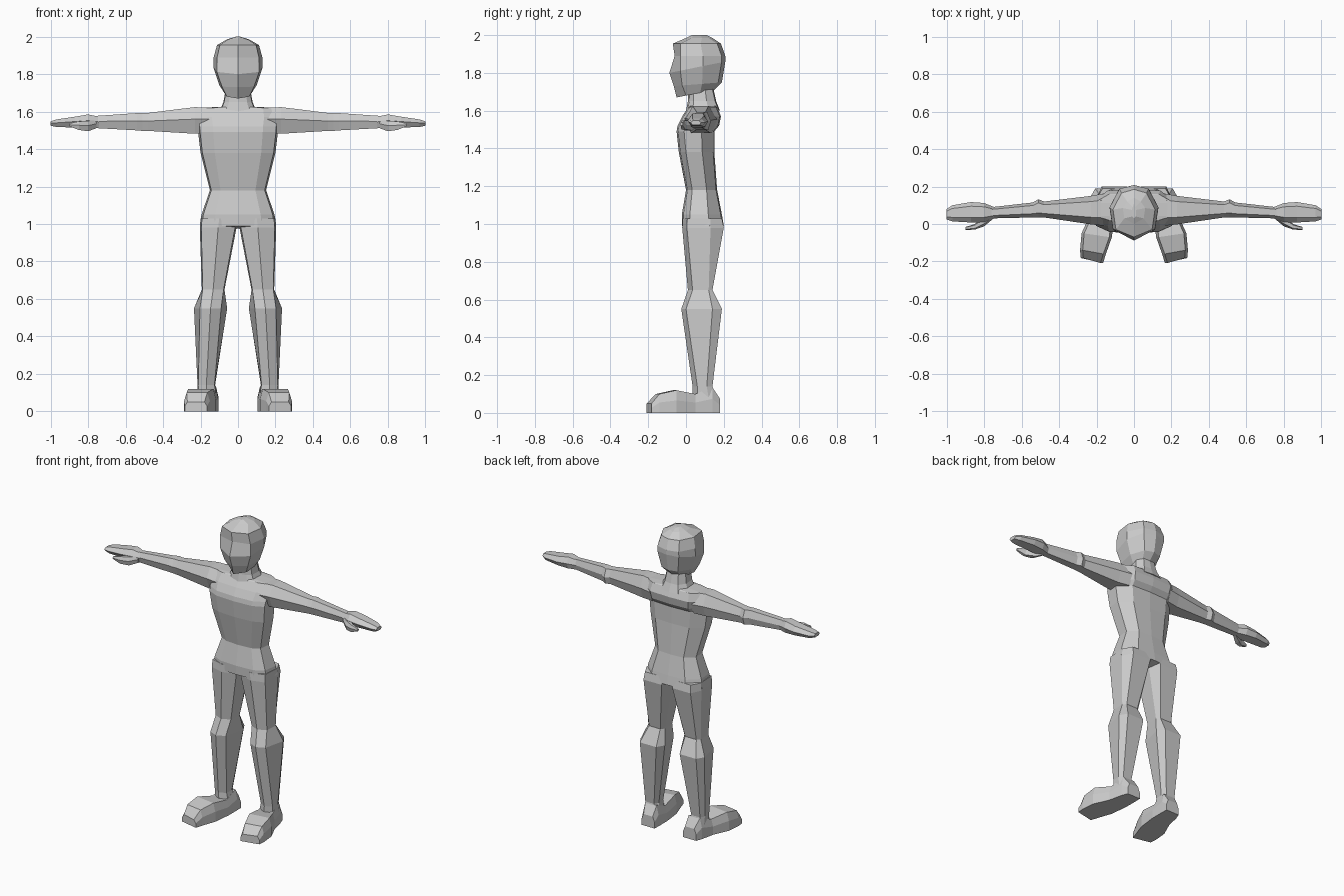
import bpy, bmesh

grey = bpy.data.materials.new("matte grey")
grey.diffuse_color = (0.6, 0.6, 0.6, 1)


def loft(name, rings, mirrored=False):
    """Skin a list of equal-sized point rings, cap both ends, optionally mirror in x."""
    bm = bmesh.new()
    vs = [[bm.verts.new(p) for p in r] for r in rings]
    n = len(vs[0])
    for a, b in zip(vs, vs[1:]):
        for i in range(n):
            j = (i + 1) % n
            bm.faces.new((a[i], a[j], b[j], b[i]))
    bm.faces.new(vs[0][::-1])
    bm.faces.new(vs[-1])
    bmesh.ops.remove_doubles(bm, verts=bm.verts, dist=0.0005)
    bmesh.ops.recalc_face_normals(bm, faces=bm.faces)
    me = bpy.data.meshes.new(name)
    bm.to_mesh(me)
    bm.free()
    me.materials.append(grey)
    ob = bpy.data.objects.new(name, me)
    bpy.context.collection.objects.link(ob)
    if mirrored:
        ob.modifiers.new("mirror", "MIRROR")
    return ob


def body_ring(z, w, yf, yb, inner=0.62):
    """Symmetric ten-sided section with a flat front and bevelled back."""
    half = [(inner * w, yf + 0.008), (0.95 * w, yf + 0.2 * (yb - yf)),
            (w, yf + 0.66 * (yb - yf)), (inner * w, yb - 0.006)]
    pts = [(0, yf)] + half + [(0, yb)] + [(-x, y) for x, y in half[::-1]]
    return [(x, y, z) for x, y in pts]


# Torso: hips, waist, chest and shoulder yoke
loft("torso", [body_ring(*r) for r in (
    (0.975, 0.06, 0.03, 0.13), (0.99, 0.204, -0.02, 0.20), (1.05, 0.195, -0.022, 0.19),
    (1.18, 0.15, 0.0, 0.165), (1.38, 0.2, -0.038, 0.15), (1.49, 0.213, -0.05, 0.15),
    (1.52, 0.215, -0.045, 0.175), (1.57, 0.225, -0.02, 0.185),
    (1.62, 0.215, 0.012, 0.165), (1.625, 0.1, 0.015, 0.16))])

# Neck
loft("neck", [body_ring(*r) for r in (
    (1.60, 0.10, 0.0, 0.18), (1.65, 0.078, 0.01, 0.16), (1.74, 0.062, 0.015, 0.14))])


# Head: pointed face, rounded skull; tilt drops the chin below the nape
def head_ring(z, w, yf, ys, yb, drop=0):
    half = [(0.86 * w, ys), (w, ys + 0.5 * (yb - ys)), (0.6 * w, yb - 0.02)]
    pts = [(0, yf)] + half + [(0, yb)] + [(-x, y) for x, y in half[::-1]]
    return [(x, y, z - drop * (yb - y) / (yb - yf)) for x, y in pts]


loft("head", [head_ring(*r) for r in (
    (1.71, 0.07, -0.05, 0.0, 0.15, 0.04), (1.75, 0.1, -0.065, -0.02, 0.19, 0.02),
    (1.86, 0.131, -0.088, -0.03, 0.208, 0.06), (1.89, 0.13, -0.06, -0.03, 0.208),
    (1.955, 0.112, -0.07, -0.03, 0.185), (1.985, 0.06, 0.0, 0.03, 0.14),
    (2.0, 0.012, 0.03, 0.04, 0.11))])


# Legs: bevelled back, slightly ridged front
def leg_ring(z, x0, x1, yf, ys, yb, splay=0.0):
    w = x1 - x0
    return [((x0 + x1) / 2, yf, z), (x1 - 0.04 * w - splay, yf + 0.025, z), (x1, ys, z),
            (x1 - 0.16 * w, yb, z), (x0 + 0.16 * w, yb, z), (x0, ys, z),
            (x0 + 0.04 * w + splay, yf + 0.025, z)]


loft("legs", [leg_ring(*r) for r in (
    (1.03, 0.0, 0.2, -0.018, 0.13, 0.19), (0.98, 0.008, 0.204, -0.02, 0.13, 0.2),
    (0.65, 0.072, 0.193, 0.01, 0.12, 0.14, 0.0), (0.55, 0.058, 0.235, -0.025, 0.14, 0.19, 0.025),
    (0.14, 0.122, 0.216, 0.035, 0.11, 0.14), (0.08, 0.11, 0.216, 0.035, 0.12, 0.155))], True)


# Feet: turned-out wedges with sloped toes
def foot_ring(y, x0, x1, top, skew=0.0, inset=0.014):
    return [(x0, y, 0), (x1, y + skew, 0), (x1, y + skew, top * 0.55),
            (x1 - inset, y + skew, top), (x0 + inset, y, top), (x0, y, top * 0.55)]


loft("feet", [foot_ring(*r) for r in (
    (0.18, 0.105, 0.2, 0.075), (0.14, 0.104, 0.215, 0.135), (0.05, 0.104, 0.235, 0.1),
    (-0.07, 0.118, 0.28, 0.12, 0.02), (-0.16, 0.15, 0.288, 0.1, 0.02),
    (-0.208, 0.165, 0.284, 0.05, 0.026))], True)


# Arms, hands and thumbs: six-sided sections along x
def arm_ring(x, y0, y1, z0, z1, slant=0.0):
    h, d = z1 - z0, y1 - y0
    return [(x, y0 + 0.2 * d, z0), (x, y1 - 0.15 * d, z0), (x + slant, y1, z0 + 0.5 * h),
            (x, y1 - 0.2 * d, z1), (x, y0 + 0.25 * d, z1), (x, y0, z0 + 0.55 * h)]


loft("arms", [arm_ring(*r) for r in (
    (0.15, -0.01, 0.165, 1.485, 1.62), (0.23, -0.002, 0.15, 1.482, 1.624),
    (0.48, 0.035, 0.12, 1.497, 1.593), (0.51, 0.035, 0.132, 1.497, 1.592),
    (0.54, 0.035, 0.115, 1.5, 1.592), (0.76, 0.03, 0.09, 1.512, 1.577))], True)
loft("hands", [arm_ring(*r) for r in (
    (0.74, 0.032, 0.088, 1.512, 1.572), (0.80, 0.01, 0.112, 1.512, 1.585),
    (0.87, 0.008, 0.117, 1.515, 1.573), (0.97, 0.014, 0.1, 1.518, 1.558),
    (1.0, 0.024, 0.08, 1.525, 1.548))], True)
loft("thumbs", [arm_ring(*r) for r in (
    (0.755, 0.025, 0.06, 1.512, 1.555), (0.80, -0.012, 0.04, 1.495, 1.55),
    (0.85, -0.03, 0.0, 1.502, 1.548), (0.9, -0.032, -0.016, 1.522, 1.537))], True)
